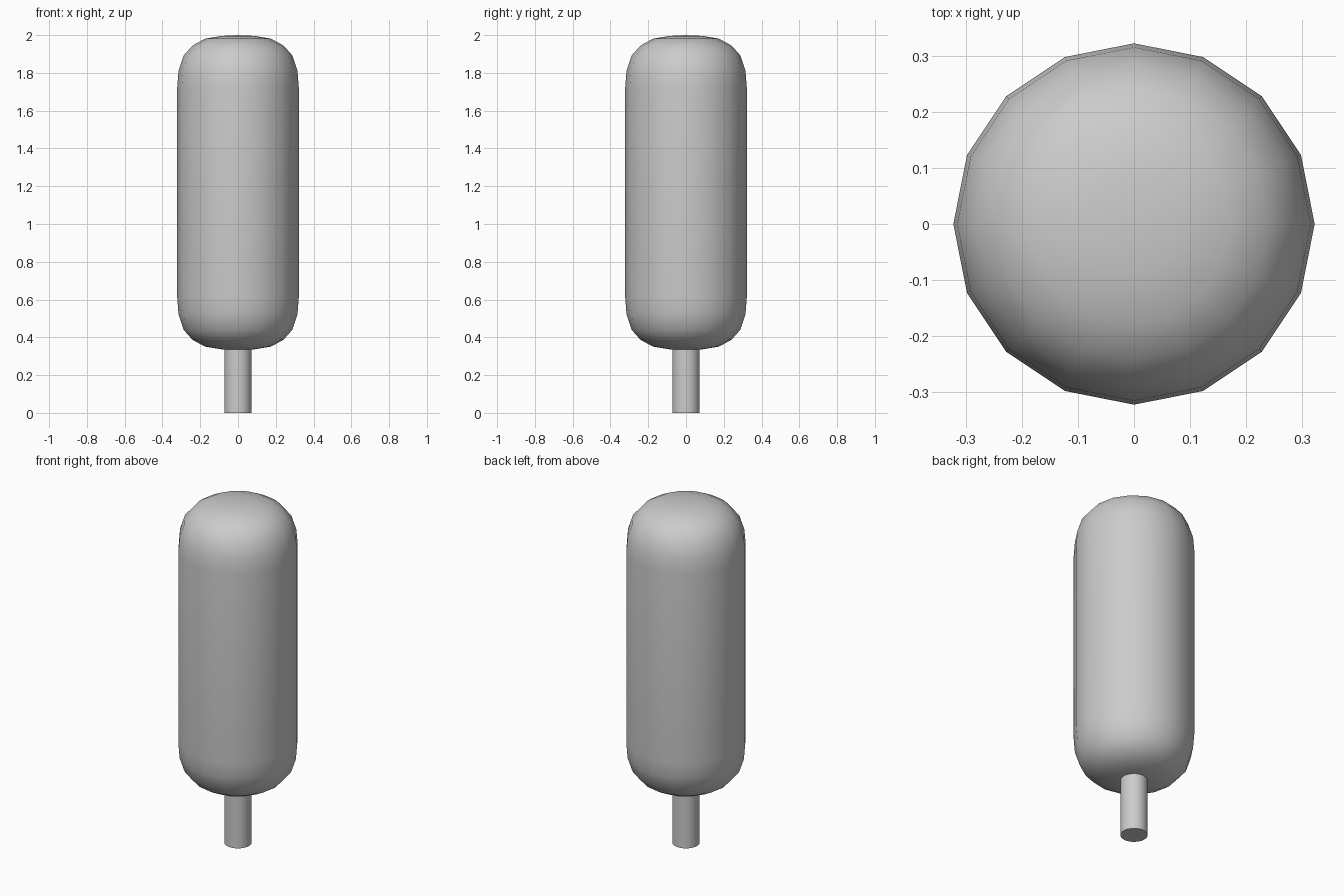
import bpy, bmesh, math

cube = bpy.data.objects.get("Cube")
if cube:
    bpy.data.objects.remove(cube, do_unlink=True)

grey = bpy.data.materials.new("plain_grey")
grey.use_nodes = True
colour = (0.6, 0.6, 0.6, 1)
grey.diffuse_color = colour
grey.node_tree.nodes["Principled BSDF"].inputs["Base Color"].default_value = colour


def lathe(name, profile, sides, sharp_angle):
    """Spin a (radius, height) profile around z."""
    bm = bmesh.new()
    verts = [bm.verts.new((r, 0, z)) for r, z in profile]
    edges = [bm.edges.new(pair) for pair in zip(verts, verts[1:])]
    bmesh.ops.spin(bm, geom=verts + edges, cent=(0, 0, 0), axis=(0, 0, 1),
                   angle=math.tau, steps=sides, use_merge=True)
    bmesh.ops.remove_doubles(bm, verts=bm.verts, dist=0.0005)
    bmesh.ops.recalc_face_normals(bm, faces=bm.faces)
    mesh = bpy.data.meshes.new(name)
    bm.to_mesh(mesh)
    bm.free()
    mesh.materials.append(grey)
    obj = bpy.data.objects.new(name, mesh)
    bpy.context.collection.objects.link(obj)
    bpy.ops.object.select_all(action='DESELECT')
    obj.select_set(True)
    bpy.context.view_layer.objects.active = obj
    bpy.ops.object.shade_smooth_by_angle(angle=math.radians(sharp_angle))
    return obj


# Rounded capsule body: one end profile mirrored about the middle
middle = 1.166
top_end = [(0.322, 1.72), (0.315, 1.81), (0.288, 1.892), (0.241, 1.945),
           (0.175, 1.981), (0.085, 1.996), (0, 2.0)]
bottom_end = [(r, 2 * middle - z) for r, z in reversed(top_end)]
lathe("capsule_body", bottom_end + top_end, 16, 60)

# Round stick under the body, with its top hidden inside
lathe("stick", [(0, 0), (0.072, 0), (0.072, 0.4), (0, 0.4)], 32, 40)
